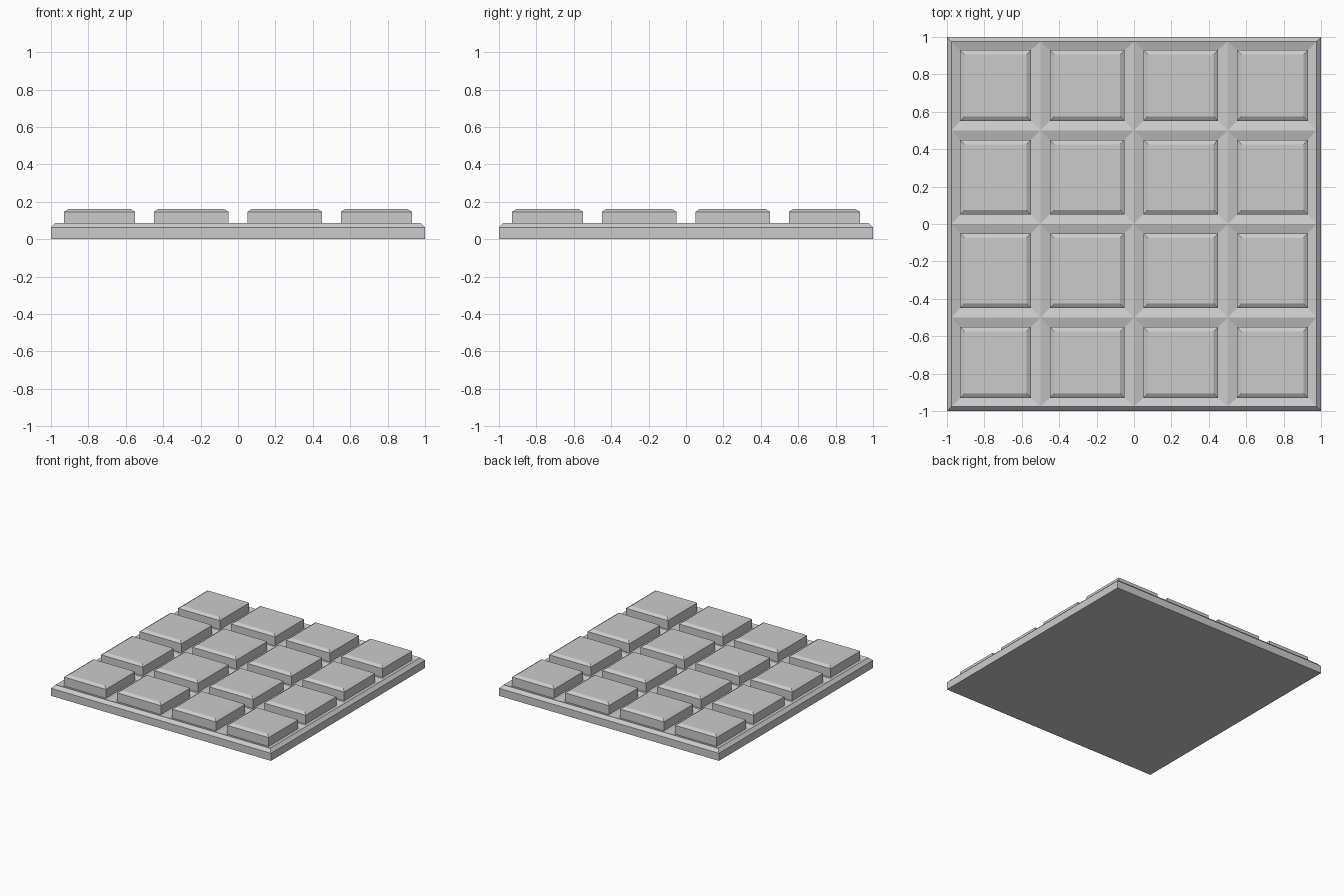
import bpy
import bmesh

cube = bpy.data.objects.get("Cube")
if cube:
    bpy.data.objects.remove(cube, do_unlink=True)

grey = bpy.data.materials.new("light grey")
grey.use_nodes = True
colour = (0.6, 0.6, 0.6, 1.0)
grey.diffuse_color = colour
grey.node_tree.nodes["Principled BSDF"].inputs["Base Color"].default_value = colour

BEVEL = 0.025       # chamfer width on slab and tiles
SLAB_EDGE = 0.0625  # where the slab chamfer starts
SLAB_TOP = 0.0875
GROOVE = 0.073      # bottom of the sloped grooves
TILE_EDGE = 0.146   # where the tile chamfer starts
TILE_TOP = 0.162

# Grid ridges, and the tile span inside each cell
RIDGES = [-1 + BEVEL, -0.5, 0, 0.5, 1 - BEVEL]
CELLS = list(zip(RIDGES, RIDGES[1:]))
SPANS = [(-0.93, -0.55), (-0.45, -0.05), (0.05, 0.45), (0.55, 0.93)]


def ring(bm, xs, ys, z, inset=0.0):
    """Counter-clockwise rectangle of vertices."""
    x0, x1 = xs[0] + inset, xs[1] - inset
    y0, y1 = ys[0] + inset, ys[1] - inset
    return [bm.verts.new((x, y, z)) for x, y in ((x0, y0), (x1, y0), (x1, y1), (x0, y1))]


def bridge(bm, a, b):
    for i in range(4):
        j = (i + 1) % 4
        bm.faces.new((a[i], a[j], b[j], b[i]))


def finish(bm, name):
    bmesh.ops.remove_doubles(bm, verts=bm.verts, dist=0.0001)
    mesh = bpy.data.meshes.new(name)
    bm.to_mesh(mesh)
    bm.free()
    mesh.materials.append(grey)
    obj = bpy.data.objects.new(name, mesh)
    bpy.context.collection.objects.link(obj)


# Slab: underside, walls, chamfer, and a sloped groove around each cell
bm = bmesh.new()
full = (-1, 1)
bottom = ring(bm, full, full, 0)
edge = ring(bm, full, full, SLAB_EDGE)
rim = ring(bm, full, full, SLAB_TOP, BEVEL)
bm.faces.new(bottom[::-1])
bridge(bm, bottom, edge)
bridge(bm, edge, rim)
for cx, sx in zip(CELLS, SPANS):
    for cy, sy in zip(CELLS, SPANS):
        bridge(bm, ring(bm, cx, cy, SLAB_TOP), ring(bm, sx, sy, GROOVE))
finish(bm, "base_slab")

# Raised tiles, open below where they meet the slab
for row, sy in enumerate(SPANS, 1):
    for column, sx in enumerate(SPANS, 1):
        bm = bmesh.new()
        foot = ring(bm, sx, sy, GROOVE)
        shoulder = ring(bm, sx, sy, TILE_EDGE)
        top = ring(bm, sx, sy, TILE_TOP, BEVEL)
        bridge(bm, foot, shoulder)
        bridge(bm, shoulder, top)
        bm.faces.new(top)
        finish(bm, f"tile_row{row}_column{column}")
